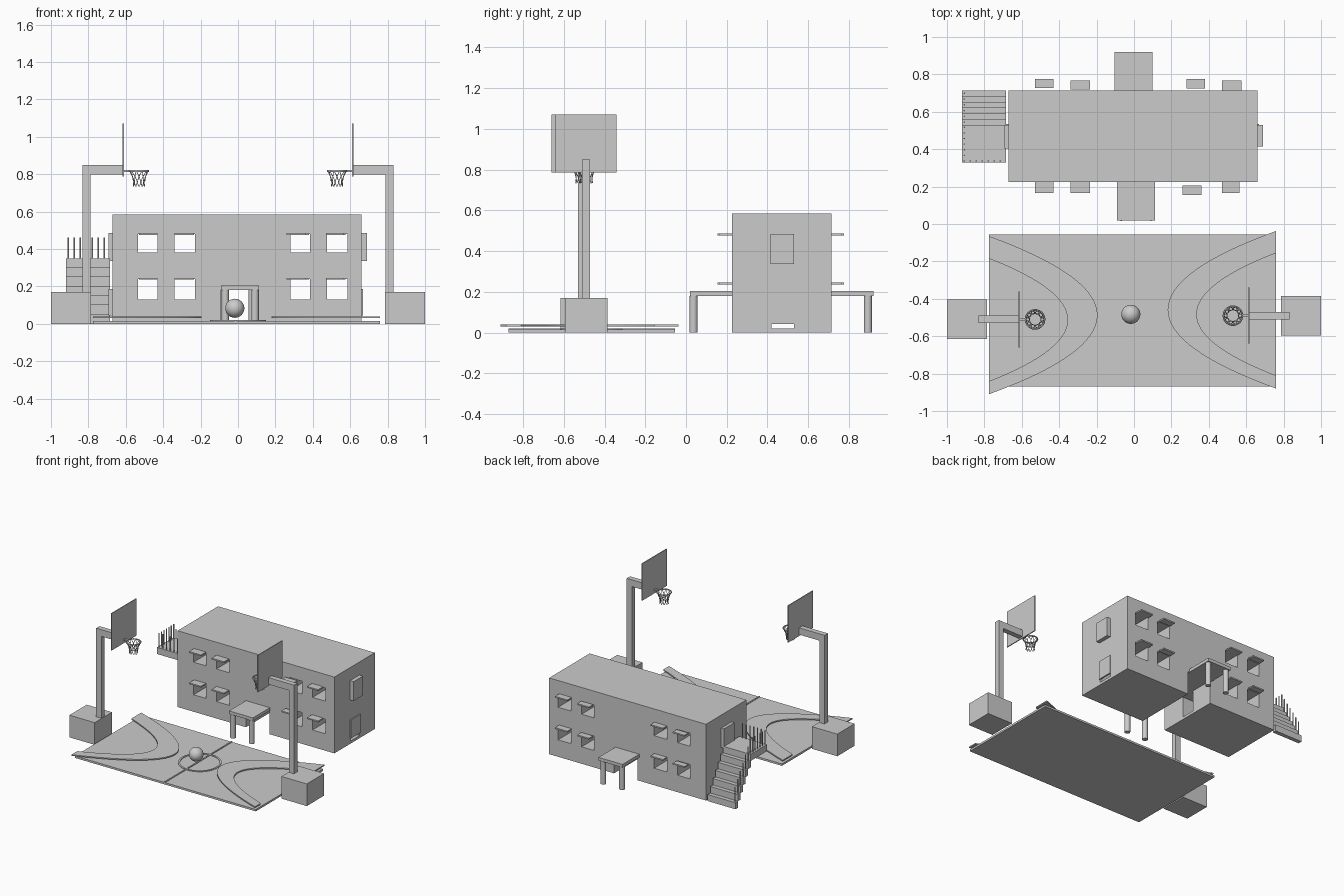
import bpy, bmesh, math
from mathutils import Matrix, Vector

if "Cube" in bpy.data.objects:
    bpy.data.objects.remove(bpy.data.objects["Cube"])


def finish(name, bm, smooth=False):
    bmesh.ops.recalc_face_normals(bm, faces=bm.faces)
    me = bpy.data.meshes.new(name)
    bm.to_mesh(me)
    bm.free()
    ob = bpy.data.objects.new(name, me)
    bpy.context.collection.objects.link(ob)
    if smooth:
        select(ob)
        bpy.ops.object.shade_smooth_by_angle(angle=math.radians(40))
    return ob


def select(ob):
    bpy.ops.object.select_all(action='DESELECT')
    ob.select_set(True)
    bpy.context.view_layer.objects.active = ob


def add_box(bm, x0, x1, y0, y1, z0, z1):
    m = (Matrix.Translation(((x0 + x1) / 2, (y0 + y1) / 2, (z0 + z1) / 2))
         @ Matrix.Diagonal((x1 - x0, y1 - y0, z1 - z0, 1)))
    bmesh.ops.create_cube(bm, size=1, matrix=m)


def boxes(name, *dims):
    bm = bmesh.new()
    for d in dims:
        add_box(bm, *d)
    return finish(name, bm)


def add_rod(bm, x, y, z0, z1, r, n=8):
    bmesh.ops.create_cone(bm, cap_ends=True, segments=n, radius1=r, radius2=r, depth=z1 - z0,
                          matrix=Matrix.Translation((x, y, (z0 + z1) / 2)))


def band(name, outer, inner, z0, z1, closed=False):
    """Flat strip between two matching outlines."""
    bm = bmesh.new()
    rows = [[bm.verts.new((*p, z)) for p, z in ((o, z0), (i, z0), (i, z1), (o, z1))]
            for o, i in zip(outer, inner)]
    pairs = list(zip(rows, rows[1:])) + ([(rows[-1], rows[0])] if closed else [])
    for a, b in pairs:
        for k in range(4):
            bm.faces.new((a[k], a[(k + 1) % 4], b[(k + 1) % 4], b[k]))
    if not closed:
        bm.faces.new(rows[0])
        bm.faces.new(rows[-1])
    return finish(name, bm)


def wires(name, strands, radius, cyclic=False):
    cu = bpy.data.curves.new(name, 'CURVE')
    cu.dimensions = '3D'
    cu.bevel_depth = radius
    cu.bevel_resolution = 1
    for pts in strands:
        sp = cu.splines.new('POLY')
        sp.points.add(len(pts) - 1)
        sp.use_cyclic_u = cyclic
        for p, co in zip(sp.points, pts):
            p.co = (*co, 1)
    ob = bpy.data.objects.new(name, cu)
    bpy.context.collection.objects.link(ob)
    select(ob)
    bpy.ops.object.convert(target='MESH')
    bpy.ops.object.shade_smooth_by_angle(angle=math.radians(60))


# Building block with window tunnels, entrance passage and side door tunnel
building = boxes("building", (-0.67, 0.66, 0.225, 0.715, 0, 0.585))
win_x = [(-0.535, -0.43), (-0.34, -0.23), (0.28, 0.385), (0.475, 0.585)]
win_z = [(0.13, 0.24), (0.38, 0.48)]
cut_a = boxes("window_cutter", (-0.09, 0.11, 0.1, 0.8, -0.1, 0.18),
              *[(*x, 0.1, 0.8, *z) for x in win_x for z in win_z])
cut_b = boxes("side_door_cutter", (-0.8, 0.8, 0.42, 0.53, 0.02, 0.18))
for cutter in (cut_a, cut_b):
    cutter.hide_render = True
    mod = building.modifiers.new("cut", 'BOOLEAN')
    mod.operation = 'DIFFERENCE'
    mod.solver = 'EXACT'
    mod.object = cutter
    select(building)
    bpy.ops.object.modifier_apply(modifier=mod.name)
    bpy.data.objects.remove(cutter)

# Window awnings: (x0, x1, y0, y1) for the front and back rows
awnings = [(-0.53, -0.43, 0.165, 0.226), (-0.34, -0.235, 0.165, 0.226),
           (0.26, 0.36, 0.155, 0.205), (0.47, 0.565, 0.165, 0.226),
           (-0.53, -0.43, 0.728, 0.775), (-0.34, -0.235, 0.718, 0.766),
           (0.28, 0.38, 0.725, 0.775), (0.47, 0.575, 0.714, 0.766)]
boxes("window_awnings", *[(*a, z, z + 0.01) for a in awnings for z in (0.236, 0.476)])

# Side door panels
boxes("right_lower_door", (0.655, 0.667, 0.415, 0.535, 0.043, 0.185))
boxes("right_upper_door", (0.655, 0.69, 0.415, 0.53, 0.337, 0.485))
boxes("left_lower_door", (-0.693, -0.665, 0.41, 0.535, 0.043, 0.185))
boxes("left_upper_door", (-0.693, -0.665, 0.405, 0.53, 0.337, 0.485))

# Entrance canopies on round columns
for side, x0, y0, yc in (("front", -0.09, 0.02, 0.037), ("back", -0.105, 0.714, 0.893)):
    boxes(side + "_canopy", (x0, x0 + 0.203, y0, y0 + 0.206, 0.18, 0.204))
    bm = bmesh.new()
    for x in (x0 + 0.022, x0 + 0.181):
        add_rod(bm, x, yc, 0, 0.181, 0.02, 24)
    finish(side + "_canopy_columns", bm, True)

# Outside staircase: landing, six lower steps and railing posts
steps = [(-0.92, -0.685, 0.715 - 0.031 * (i + 1), 0.715 - 0.031 * i, 0.05 * i, 0.05 * (i + 1))
         for i in range(6)]
boxes("stair_steps", *steps)
boxes("stair_landing", (-0.92, -0.685, 0.33, 0.53, 0.30, 0.35))
bm = bmesh.new()
for i in range(7):
    add_rod(bm, -0.907 + 0.032 * i, 0.337, 0.35, 0.46, 0.004)
    if i:
        add_rod(bm, -0.907, 0.337 + 0.03 * i, 0.35, 0.46, 0.004)
for s in steps:
    add_rod(bm, -0.907, (s[2] + s[3]) / 2, s[5], s[5] + 0.11, 0.004)
finish("stair_railing_posts", bm)

# Court slab, centre line and centre circle
boxes("court", (-0.775, 0.76, -0.87, -0.055, 0, 0.015))
boxes("centre_line", (-0.019, -0.009, -0.87, -0.055, 0.01, 0.02))
ring = [(math.cos(math.tau * i / 48), math.sin(math.tau * i / 48)) for i in range(48)]
band("centre_circle", [(0.15 * c, -0.463 + 0.152 * s) for c, s in ring],
     [(0.137 * c, -0.463 + 0.139 * s) for c, s in ring], 0.01, 0.02, True)


# Raised curved bands round each hoop
def arc(x_end, x_apex, y_low, y_high, n=32):
    cy, h = (y_low + y_high) / 2, (y_high - y_low) / 2
    us = [2 * i / n - 1 for i in range(n + 1)]
    return [(x_apex + (x_end - x_apex) * u * u, cy + h * u) for u in us]


band("left_court_band", arc(-0.775, -0.195, -0.91, -0.065),
     arc(-0.775, -0.355, -0.84, -0.185), 0.031, 0.04)
band("right_court_band", arc(0.76, 0.18, -0.88, -0.037),
     arc(0.76, 0.335, -0.81, -0.155), 0.031, 0.04)

# Ball
bm = bmesh.new()
bmesh.ops.create_uvsphere(bm, u_segments=32, v_segments=16, radius=0.051,
                          matrix=Matrix.Translation((-0.017, -0.483, 0.083)))
finish("ball", bm, True)

# Hoops: base, post with arm, backboard, rim and net
for side, s, cy in (("left", -1, -0.51), ("right", 1, -0.49)):
    def span(a, b):
        return (min(s * a, s * b), max(s * a, s * b))
    boxes(side + "_hoop_base", (*span(0.785, 1.0), cy - 0.105, cy + 0.105, 0, 0.17))
    boxes(side + "_hoop_post", (*span(0.788, 0.832), cy - 0.02, cy + 0.02, 0.16, 0.85))
    boxes(side + "_hoop_arm", (*span(0.614, 0.79), cy - 0.02, cy + 0.02, 0.798, 0.85))
    boxes(side + "_backboard", (*span(0.61, 0.617), cy - 0.15, cy + 0.15, 0.787, 1.07))
    boxes(side + "_rim_bracket", (*span(0.578, 0.612), cy - 0.008, cy + 0.008, 0.812, 0.821))
    cx = s * 0.529

    def polar(a, r, z):
        return (cx + r * math.cos(a), cy + r * math.sin(a), z)
    wires(side + "_rim", [[polar(math.tau * i / 40, 0.05, 0.817) for i in range(40)]], 0.005, True)
    strands = []
    for k in range(10):
        for d in (-1, 1):
            strands.append([polar(math.tau * (k + d * 1.4 * t / 6) / 10,
                                  0.05 - 0.02 * math.sin(math.pi * 0.62 * t / 6),
                                  0.817 - 0.083 * t / 6) for t in range(7)])
    wires(side + "_net", strands, 0.002)
